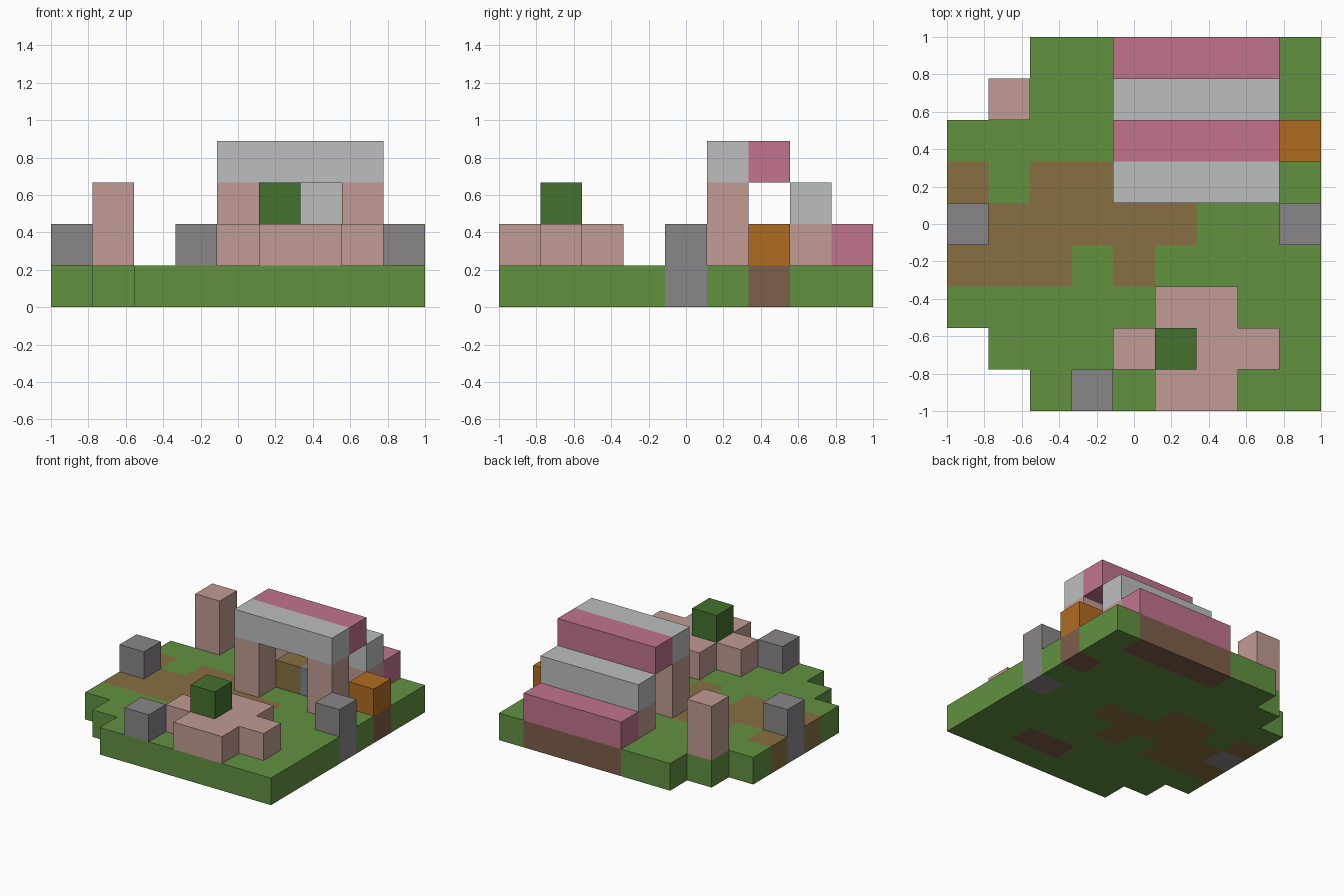
import bpy
import bmesh
from mathutils import Vector

if "Cube" in bpy.data.objects:
    bpy.data.objects.remove(bpy.data.objects["Cube"], do_unlink=True)

N = 9          # blocks along each side
S = 2 / N      # block size


def material(name, *rgb):
    linear = [((c / 255 + 0.055) / 1.055) ** 2.4 for c in rgb] + [1]
    mat = bpy.data.materials.new(name)
    mat.diffuse_color = linear
    mat.use_nodes = True
    mat.node_tree.nodes["Principled BSDF"].inputs["Base Color"].default_value = linear
    return mat


grass = material("grass green", 98, 145, 64)
path = material("path brown", 135, 111, 64)
dirt = material("dirt brown", 126, 94, 74)
stone = material("stone grey", 138, 134, 137)
clay = material("pale clay", 193, 155, 147)
rose = material("rose pink", 193, 116, 141)
pale = material("light grey", 188, 190, 190)
leaf = material("leaf green", 69, 113, 46)
amber = material("amber orange", 176, 108, 33)
slate = material("slate blue grey", 128, 134, 142)


def corner(i, j, k):
    return Vector((i * S - 1, j * S - 1, k * S))


def finish(name, bm, mats):
    bmesh.ops.recalc_face_normals(bm, faces=bm.faces)
    mesh = bpy.data.meshes.new(name)
    bm.to_mesh(mesh)
    bm.free()
    for mat in mats:
        mesh.materials.append(mat)
    obj = bpy.data.objects.new(name, mesh)
    bpy.context.collection.objects.link(obj)
    return obj


def block(name, mat, at, size=(1, 1, 1)):
    """Box placed by its lowest corner, in block units."""
    bm = bmesh.new()
    bmesh.ops.create_cube(bm, size=1)
    low, dims = corner(*at), Vector(size) * S
    for v in bm.verts:
        v.co = low + Vector((c + 0.5) * d for c, d in zip(v.co, dims))
    return finish(name, bm, [mat])


def slab(name, rows, key, i0=0, j0=0, k0=0):
    """One-layer slab from a plan drawn back row first; dots are empty."""
    plan = {(i0 + i, j0 + j): ch
            for j, row in enumerate(reversed(rows))
            for i, ch in enumerate(row) if ch != "."}
    bm = bmesh.new()
    for i, j in plan:
        bm.faces.new([bm.verts.new(corner(i + a, j + b, k0))
                      for a, b in ((0, 0), (1, 0), (1, 1), (0, 1))])
    bmesh.ops.remove_doubles(bm, verts=bm.verts, dist=S / 100)
    new = bmesh.ops.extrude_face_region(bm, geom=bm.faces[:], use_keep_orig=True)
    bmesh.ops.translate(bm, vec=(0, 0, S),
                        verts=[g for g in new["geom"] if isinstance(g, bmesh.types.BMVert)])
    bmesh.ops.recalc_face_normals(bm, faces=bm.faces)
    # Each face takes the colour of the cell just inside it
    letters = list(key)
    for f in bm.faces:
        p = f.calc_center_median() - f.normal * S / 4
        cell = (int((p.x + 1) / S), int((p.y + 1) / S))
        f.material_index = letters.index(plan[cell])
    return finish(name, bm, key.values())


# Ground with path, bare dirt and sunken stones
slab("ground", ["..ggddddg",
                ".gggggggg",
                "ggggggggd",
                "pgppggggg",
                "spppppggs",
                "pppgpgggg",
                "ggggggggg",
                ".ggggddgg",
                "..ggggggg"],
     {"g": grass, "p": path, "d": dirt, "s": stone})

# Planter with a bush on top
slab("planter", [".cc.", "cccc", ".cc."], {"c": clay}, 4, 0, 1)
block("bush", leaf, (5, 1, 2))

# Loose stones and a tall post
for side, spot in {"left": (8, 4, 1), "right": (0, 4, 1), "front": (3, 0, 1)}.items():
    block("stone_" + side, stone, spot)
block("tall_post", clay, (1, 7, 1), (1, 1, 2))

# House: two front pillars, back wall and a stepped striped roof
for side, i in (("right", 4), ("left", 7)):
    block("house_pillar_" + side, clay, (i, 5, 1), (1, 1, 2))
block("house_back_wall", clay, (4, 7, 1), (4, 1, 1))
for name, mat, j, k in (("front", pale, 5, 3), ("ridge", rose, 6, 3),
                        ("middle", pale, 7, 2), ("back", rose, 8, 1)):
    block("roof_step_" + name, mat, (4, j, k), (4, 1, 1))

# Furniture inside and the crate beside the house
block("wooden_chest", path, (5, 6, 1))
block("slate_bench", slate, (6, 6, 1))
block("amber_crate", amber, (8, 6, 1))
